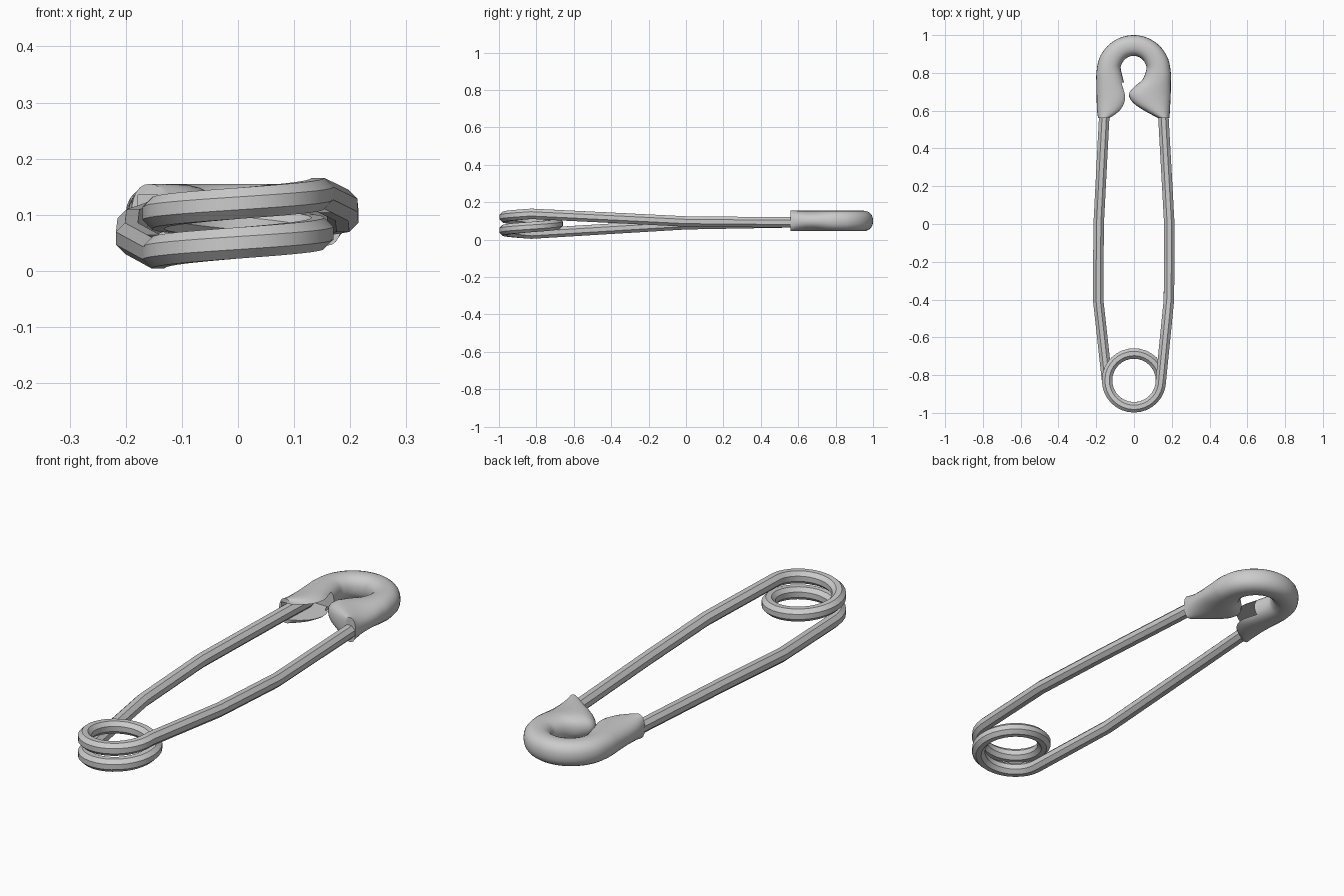
import bpy, math
from mathutils import Vector

if "Cube" in bpy.data.objects:
    bpy.data.objects.remove(bpy.data.objects["Cube"])

TAU = 2 * math.pi


def loft(name, rings, angle):
    """Skin a list of equal-length closed rings and cap both ends."""
    n = len(rings[0])
    verts = [p for r in rings for p in r]
    faces = []
    for i in range(len(rings) - 1):
        for j in range(n):
            k = (j + 1) % n
            faces.append((i * n + j, i * n + k, (i + 1) * n + k, (i + 1) * n + j))
    faces.append(tuple(reversed(range(n))))
    faces.append(tuple(range(len(verts) - n, len(verts))))
    me = bpy.data.meshes.new(name)
    me.from_pydata(verts, [], faces)
    ob = bpy.data.objects.new(name, me)
    bpy.context.collection.objects.link(ob)
    bpy.ops.object.select_all(action='DESELECT')
    ob.select_set(True)
    bpy.context.view_layer.objects.active = ob
    bpy.ops.object.mode_set(mode='EDIT')
    bpy.ops.mesh.select_all(action='SELECT')
    bpy.ops.mesh.normals_make_consistent(inside=False)
    bpy.ops.object.mode_set(mode='OBJECT')
    bpy.ops.object.shade_smooth_by_angle(angle=math.radians(angle))
    return ob


def smooth_path(pts, steps):
    """Catmull-Rom interpolation through tuples of any size."""
    pts = [Vector(p) for p in pts]
    out = []
    for i in range(len(pts) - 1):
        p0, p1, p2 = pts[max(i - 1, 0)], pts[i], pts[i + 1]
        p3 = pts[min(i + 2, len(pts) - 1)]
        for s in range(steps):
            t = s / steps
            out.append(0.5 * (2 * p1 + (p2 - p0) * t
                              + (2 * p0 - 5 * p1 + 4 * p2 - p3) * t * t
                              + (3 * p1 - p0 - 3 * p2 + p3) * t ** 3))
    return out + [pts[-1]]


# Wire: left arm, one and a half turns of coil, right arm
R, CY = 0.1425, -0.828
path = [(-0.145, 0.70, 0.097), (-0.158, 0.56, 0.092), (-0.187, 0.0, 0.082),
        (-0.19, -0.4, 0.058)]
turn_steps = 48
for i in range(turn_steps + 1):
    f = i / turn_steps
    a = math.pi + f * 3 * math.pi
    path.append((R * math.cos(a), CY + R * math.sin(a), 0.032 + 0.106 * f))
path += [(0.185, -0.4, 0.117), (0.187, 0.0, 0.097), (0.156, 0.56, 0.092),
         (0.145, 0.70, 0.097)]
path = [Vector(p) for p in path]

rings = []
for i, p in enumerate(path):
    t = (path[min(i + 1, len(path) - 1)] - path[max(i - 1, 0)]).normalized()
    side = t.cross(Vector((0, 0, 1))).normalized()
    up = side.cross(t)
    rings.append([p + 0.03 * (side * math.cos(TAU * (k + 0.5) / 8)
                              + up * math.sin(TAU * (k + 0.5) / 8)) for k in range(8)])
loft("wire", rings, 30)

# Clasp cap: outer and inner outline points (outer x, y, inner x, y)
left = [(-0.19, 0.56, -0.125, 0.56), (-0.195, 0.595, -0.07, 0.595),
        (-0.197, 0.635, -0.04, 0.635), (-0.198, 0.68, -0.032, 0.68),
        (-0.199, 0.74, -0.05, 0.74)]
arc = []
for i in range(9):
    a = math.pi * (1 - i / 8)
    c, s = math.cos(a), math.sin(a)
    arc.append((-0.002 + 0.197 * c, 0.80 + 0.20 * s, -0.002 + 0.068 * c, 0.82 + 0.07 * s))
right = [(0.195, 0.75, 0.045, 0.765), (0.195, 0.71, 0.0, 0.725),
         (0.194, 0.675, -0.027, 0.685), (0.192, 0.635, -0.003, 0.64),
         (0.19, 0.595, 0.06, 0.597), (0.187, 0.56, 0.13, 0.56)]

rings = []
for s in smooth_path(left + arc + right, 4):
    outer, inner = Vector((s[0], s[1], 0.1)), Vector((s[2], s[3], 0.1))
    mid, half = (outer + inner) / 2, (outer - inner) / 2
    ring = []
    for k in range(24):
        c, z = math.cos(TAU * k / 24), math.sin(TAU * k / 24)
        c, z = (math.copysign(abs(v) ** 0.88, v) for v in (c, z))
        ring.append(mid + half * c + Vector((0, 0, 0.055 * z)))
    rings.append(ring)
cap = loft("clasp_cap", rings, 45)

# Slot in the left lobe that receives the needle
bpy.ops.mesh.primitive_cube_add(size=1, location=(-0.1055, 0.63, 0.1))
slot = bpy.context.object
slot.name = "slot_cutter"
slot.scale = (0.145, 0.24, 0.07)
slot.hide_render = True
mod = cap.modifiers.new("slot", 'BOOLEAN')
mod.operation = 'DIFFERENCE'
mod.solver = 'EXACT'
mod.object = slot
bpy.context.view_layer.objects.active = cap
bpy.ops.object.select_all(action='DESELECT')
cap.select_set(True)
bpy.ops.object.modifier_apply(modifier="slot")
bpy.data.objects.remove(slot, do_unlink=True)
bpy.ops.object.shade_smooth_by_angle(angle=math.radians(45))
